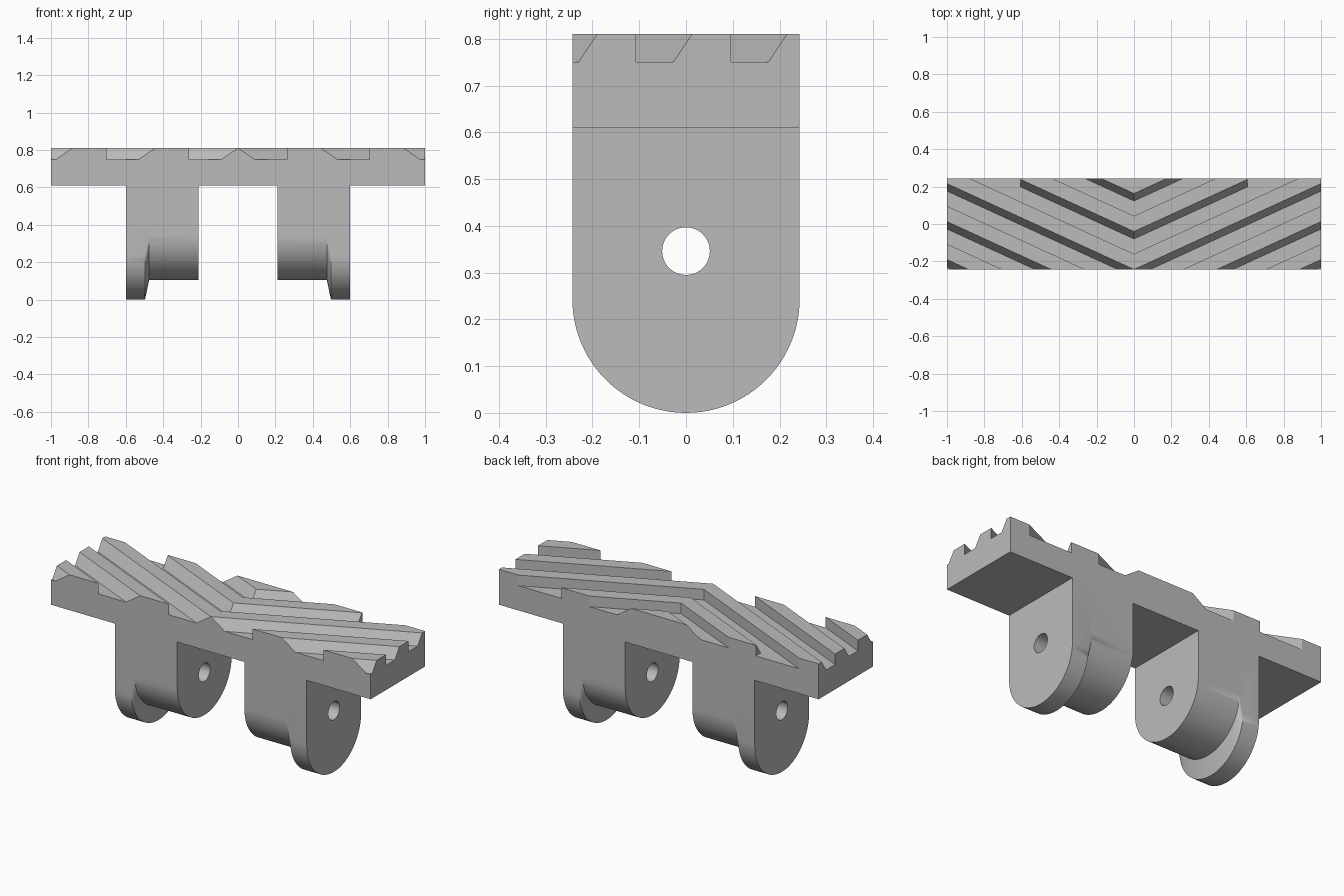
import bpy, bmesh, math
from mathutils import Vector

cube = bpy.data.objects.get("Cube")
if cube:
    bpy.data.objects.remove(cube, do_unlink=True)

HALF_Y = 0.243
PLATE_BOTTOM, PLATE_TOP, RIDGE_TOP = 0.61, 0.75, 0.81
SLOPE, PITCH = 0.459, 0.203

grey = bpy.data.materials.new("plain grey")
grey.use_nodes = True
colour = (0.5, 0.5, 0.5, 1)
grey.diffuse_color = colour
grey.node_tree.nodes["Principled BSDF"].inputs["Base Color"].default_value = colour


def add_object(name, bm):
    bmesh.ops.recalc_face_normals(bm, faces=bm.faces)
    mesh = bpy.data.meshes.new(name)
    bm.to_mesh(mesh)
    bm.free()
    mesh.materials.append(grey)
    obj = bpy.data.objects.new(name, mesh)
    bpy.context.collection.objects.link(obj)
    return obj


def loft(sections, caps=True):
    """Join matching rings of points into a closed solid."""
    bm = bmesh.new()
    rings = [[bm.verts.new(p) for p in ring] for ring in sections]
    for a, b in zip(rings, rings[1:]):
        for i in range(len(a)):
            j = (i + 1) % len(a)
            bm.faces.new((a[i], a[j], b[j], b[i]))
    bm.faces.new(rings[0])
    bm.faces.new(rings[-1])
    bmesh.ops.recalc_face_normals(bm, faces=bm.faces)
    return bm


def clip(bm, point, normal):
    """Cut away everything on the normal side and cap the cut."""
    bmesh.ops.bisect_plane(bm, geom=bm.verts[:] + bm.edges[:] + bm.faces[:],
                           plane_co=point, plane_no=normal, clear_outer=True)
    open_edges = [e for e in bm.edges if e.is_boundary]
    if open_edges:
        bmesh.ops.holes_fill(bm, edges=open_edges, sides=0)


def mirror_x(obj):
    mod = obj.modifiers.new("mirror", 'MIRROR')
    mod.use_axis[0] = True


# Base plate
bm = bmesh.new()
bmesh.ops.create_cube(bm, size=1)
for v in bm.verts:
    v.co = Vector((v.co.x * 2, v.co.y * 2 * HALF_Y,
                   PLATE_TOP if v.co.z > 0 else PLATE_BOTTOM))
add_object("base_plate", bm)

# Chevron tread ridges: upright rear wall, sloped front wall
for k in range(-2, 3):
    crest = -HALF_Y + PITCH * k
    profile = [(crest - 0.04, PLATE_TOP), (crest, RIDGE_TOP),
               (crest + 0.083, RIDGE_TOP), (crest + 0.083, PLATE_TOP)]
    bm = loft([[(x, y + SLOPE * x, z) for y, z in profile] for x in (0, 1)])
    clip(bm, (0, HALF_Y, 0), (0, 1, 0))
    clip(bm, (0, -HALF_Y, 0), (0, -1, 0))
    if k == 1:
        clip(bm, (0.607, 0, 0), (1, 0, 0))
    seam = [f for f in bm.faces if all(abs(v.co.x) < 1e-5 for v in f.verts)]
    bmesh.ops.delete(bm, geom=seam, context='FACES')
    mirror_x(add_object(f"tread_ridge_{k + 3}", bm))


# Lugs: a short rounded barrel that steps out to a longer outer flange
def lug_section(x, centre_z, steps=48):
    arc = [(x, -HALF_Y * math.cos(math.pi * i / steps),
            centre_z - HALF_Y * math.sin(math.pi * i / steps))
           for i in range(steps + 1)]
    return [(x, -HALF_Y, PLATE_BOTTOM)] + arc + [(x, HALF_Y, PLATE_BOTTOM)]


HOLE_Z = 0.346
lugs = add_object("hinge_lugs", loft([
    lug_section(0.21, HOLE_Z + 0.002), lug_section(0.475, HOLE_Z + 0.002),
    lug_section(0.497, HALF_Y), lug_section(0.6, HALF_Y)]))

# Pin hole through the lug
hole = [[(x, 0.051 * math.cos(math.tau * i / 40), HOLE_Z + 0.051 * math.sin(math.tau * i / 40))
         for i in range(40)] for x in (0.1, 0.7)]
cutter = add_object("pin_hole_cutter", loft(hole))
cutter.hide_render = True
mod = lugs.modifiers.new("pin hole", 'BOOLEAN')
mod.operation = 'DIFFERENCE'
mod.solver = 'EXACT'
mod.object = cutter
bpy.ops.object.select_all(action='DESELECT')
lugs.select_set(True)
bpy.context.view_layer.objects.active = lugs
bpy.ops.object.modifier_apply(modifier=mod.name)
bpy.data.objects.remove(cutter, do_unlink=True)
bpy.ops.object.shade_smooth_by_angle(angle=math.radians(30))
mirror_x(lugs)
